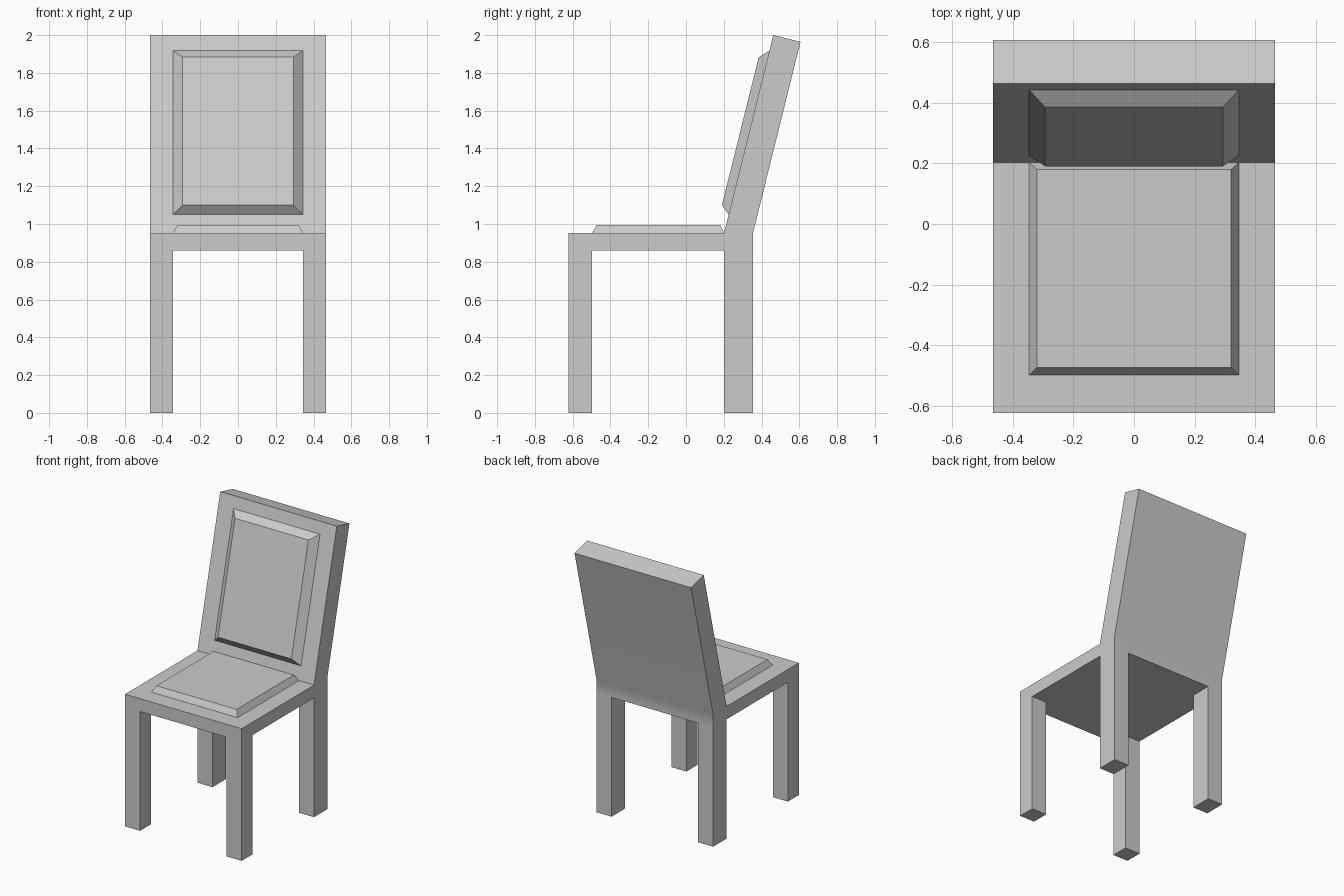
import bpy
import bmesh
from math import radians
from mathutils import Vector

if "Cube" in bpy.data.objects:
    bpy.data.objects.remove(bpy.data.objects["Cube"])

GREY = (0.6, 0.6, 0.6, 1)
grey = bpy.data.materials.new("plain grey")
grey.use_nodes = True
grey.diffuse_color = GREY
grey.node_tree.nodes["Principled BSDF"].inputs["Base Color"].default_value = GREY

SEAT_LOW, SEAT_TOP = 0.86, 0.953
LEG_X = (-0.465, -0.345, 0.345, 0.465)
LEG_Y = (-0.622, -0.497, 0.202, 0.355)
# Direction of the leaning backrest, and the outward normal of its front
HINGE = Vector((0, LEG_Y[2], SEAT_TOP))
LEAN = Vector((0, 0.26, 1.047)).normalized()
FORWARD = Vector((0, -LEAN.z, LEAN.y))
BACK_HEIGHT = 1.079


def finish(bm, name):
    bmesh.ops.recalc_face_normals(bm, faces=bm.faces)
    mesh = bpy.data.meshes.new(name)
    bm.to_mesh(mesh)
    bm.free()
    mesh.materials.append(grey)
    obj = bpy.data.objects.new(name, mesh)
    bpy.context.collection.objects.link(obj)
    bpy.ops.object.select_all(action="DESELECT")
    obj.select_set(True)
    bpy.context.view_layer.objects.active = obj
    bpy.ops.object.shade_smooth_by_angle(angle=radians(30))
    return obj


def extrude(bm, faces):
    """Extrude a region, drop the old faces, return the new vertices."""
    new = bmesh.ops.extrude_face_region(bm, geom=faces)["geom"]
    bmesh.ops.delete(bm, geom=faces, context="FACES_ONLY")
    return [v for v in new if isinstance(v, bmesh.types.BMVert)]


# Frame: a seat slab divided into cells
bm = bmesh.new()
grid = [[bm.verts.new((x, y, SEAT_LOW)) for x in LEG_X] for y in LEG_Y]
cells = [[bm.faces.new((grid[j][i], grid[j][i + 1], grid[j + 1][i + 1], grid[j + 1][i]))
          for i in range(3)] for j in range(3)]
corners = [cells[j][i] for j in (0, 2) for i in (0, 2)]
slab = bmesh.ops.extrude_face_region(bm, geom=bm.faces[:], use_keep_orig=True)["geom"]
for v in slab:
    if isinstance(v, bmesh.types.BMVert):
        v.co.z = SEAT_TOP

# Legs drawn down from the corner cells
for v in extrude(bm, corners):
    v.co.z = 0

# Backrest drawn up from the rear row, with a square-cut leaning top
rear = [f for f in bm.faces if f.calc_center_median().y > LEG_Y[2]
        and all(abs(v.co.z - SEAT_TOP) < 0.001 for v in f.verts)]
for v in extrude(bm, rear):
    along = BACK_HEIGHT - (v.co - HINGE).dot(LEAN)
    v.co += LEAN * along
frame = finish(bm, "chair_frame")
weighted = frame.modifiers.new("even_normals", "WEIGHTED_NORMAL")
weighted.keep_sharp = True


def raised_panel(name, origin, along, out, half_width, start, end, inset, height):
    """A bevelled pad standing on a plane, open underneath."""
    bm = bmesh.new()
    rings = []
    for (side, fore, aft), lift in (((0, 0, 0), 0), (inset, height)):
        w, a, b = half_width - side, start + fore, end - aft
        rings.append([bm.verts.new(origin + Vector((x, 0, 0)) + along * s + out * lift)
                      for x, s in ((-w, a), (w, a), (w, b), (-w, b))])
    low, top = rings
    bm.faces.new(top)
    bm.faces.new(low[::-1])
    for i in range(4):
        k = (i + 1) % 4
        bm.faces.new((low[i], low[k], top[k], top[i]))
    return finish(bm, name)


# Seat cushion and back cushion
raised_panel("seat_cushion", Vector((0, 0, SEAT_TOP)), Vector((0, 1, 0)), Vector((0, 0, 1)),
             0.345, -0.497, 0.202, (0.025, 0.025, 0.022), 0.043)
raised_panel("back_cushion", HINGE, LEAN, FORWARD,
             0.345, 0.1, 0.994, (0.052, 0.04, 0.047), 0.047)
